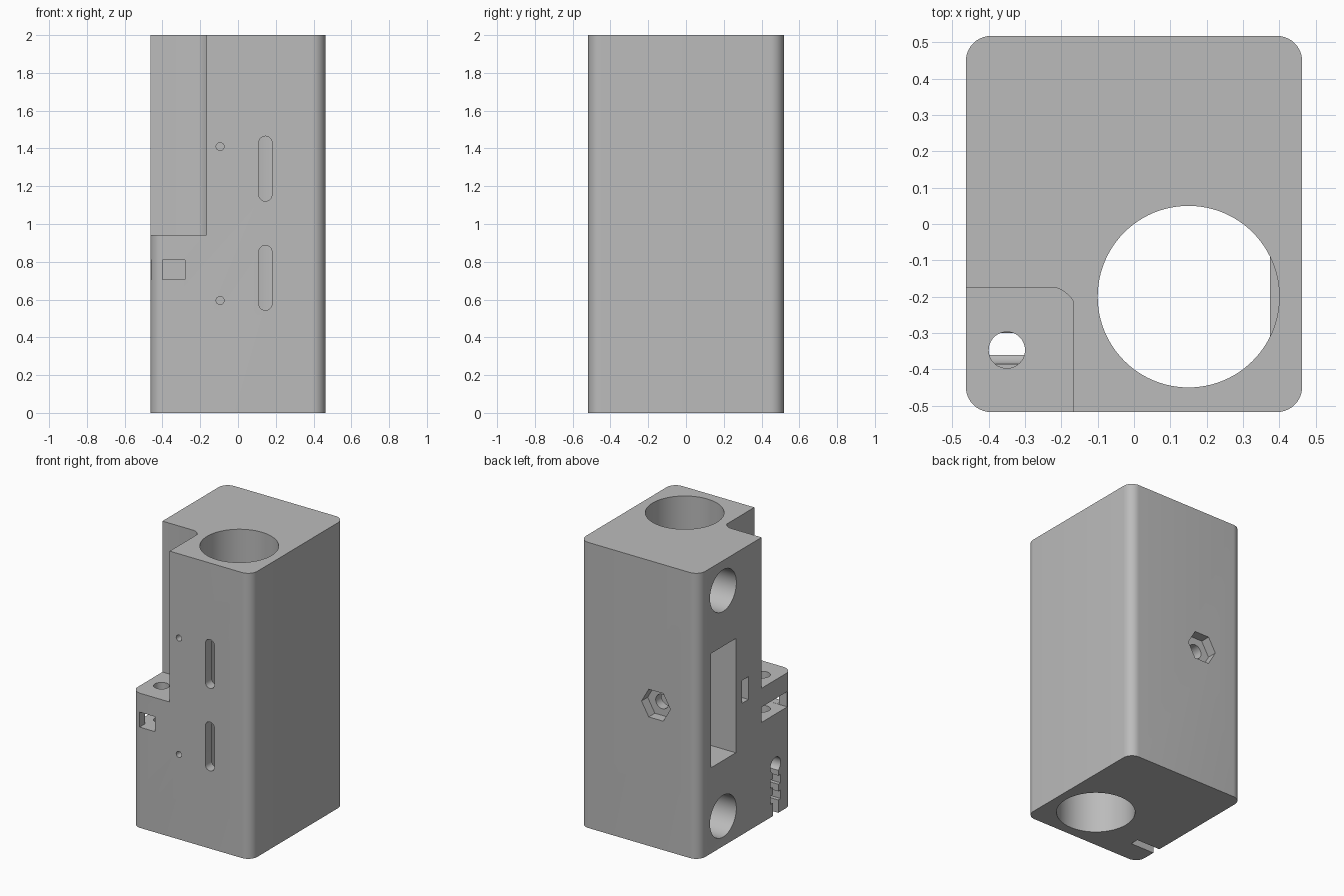
import bpy
import bmesh
import math
from mathutils import Matrix, Vector

if "Cube" in bpy.data.objects:
    bpy.data.objects.remove(bpy.data.objects["Cube"], do_unlink=True)

grey = bpy.data.materials.new("plain grey")
grey.use_nodes = True
colour = (0.5, 0.5, 0.5, 1)
grey.diffuse_color = colour
grey.node_tree.nodes["Principled BSDF"].inputs["Base Color"].default_value = colour


def add_object(name, bm):
    bmesh.ops.recalc_face_normals(bm, faces=bm.faces)
    mesh = bpy.data.meshes.new(name)
    bm.to_mesh(mesh)
    bm.free()
    mesh.materials.append(grey)
    obj = bpy.data.objects.new(name, mesh)
    bpy.context.collection.objects.link(obj)
    return obj


def prism(name, outline, z0, z1):
    bm = bmesh.new()
    face = bm.faces.new([bm.verts.new((x, y, z0)) for x, y in outline])
    top = bmesh.ops.extrude_face_region(bm, geom=[face])["geom"]
    verts = [v for v in top if isinstance(v, bmesh.types.BMVert)]
    bmesh.ops.translate(bm, verts=verts, vec=(0, 0, z1 - z0))
    return add_object(name, bm)


def box(name, low, high):
    low, high = Vector(low), Vector(high)
    bm = bmesh.new()
    bmesh.ops.create_cube(bm, size=1, matrix=Matrix.Translation((low + high) / 2)
                          @ Matrix.Diagonal((*(high - low), 1)))
    return add_object(name, bm)


def rod(name, start, end, radius, sides=48, turn=0):
    start, end = Vector(start), Vector(end)
    axis = end - start
    spin = axis.to_track_quat('Z', 'Y').to_matrix().to_4x4()
    bm = bmesh.new()
    bmesh.ops.create_cone(bm, cap_ends=True, segments=sides, radius1=radius,
                          radius2=radius, depth=axis.length,
                          matrix=Matrix.Translation((start + end) / 2) @ spin
                          @ Matrix.Rotation(turn, 4, 'Z'))
    return add_object(name, bm)


def arc(cx, cy, r, start, end, steps=10):
    angles = [math.radians(start + (end - start) * i / steps) for i in range(steps + 1)]
    return [(cx + r * math.cos(a), cy + r * math.sin(a)) for a in angles]


# Main block with rounded upright corners
X, Y, R = 0.463, 0.518, 0.07
outline = []
for sx, sy, a in ((1, 1, 0), (-1, 1, 90), (-1, -1, 180), (1, -1, 270)):
    outline += arc(sx * (X - R), sy * (Y - R), R, a, a + 90)
body = prism("housing_block", outline, 0, 2)

cutters = []
# Corner step with a rounded inner corner
step = [(-0.6, -0.7), (-0.167, -0.7), (-0.167, -0.212), (-0.178, -0.198),
        (-0.192, -0.186), (-0.206, -0.178), (-0.22, -0.175), (-0.6, -0.175)]
cutters.append(prism("corner_step_cut", step, 0.943, 2.1))

# Large upright bore
cutters.append(rod("bore_cut", (0.15, -0.2, -0.1), (0.15, -0.2, 2.1), 0.25, 96))

# Two slots and two pin holes in the front
for z in (0.715, 1.293):
    slot = arc(0.145, z + 0.137, 0.035, 0, 180) + arc(0.145, z - 0.137, 0.035, 180, 360)
    cut = prism("front_slot_cut", slot, 0, 0.4)
    cut.data.transform(Matrix(((1, 0, 0, 0), (0, 0, 1, -0.6), (0, 1, 0, 0), (0, 0, 0, 1))))
    cut.data.flip_normals()
    cutters.append(cut)
for z in (0.595, 1.41):
    cutters.append(rod("pin_hole_cut", (-0.095, -0.6, z), (-0.095, -0.38, z), 0.021, 24))

# Side pocket, with a round hole above and below it
cutters.append(box("side_pocket_cut", (-0.6, 0.11, 0.6), (0.2, 0.385, 1.4)))
for z in (0.21, 1.79):
    cutters.append(rod("side_hole_cut", (-0.6, 0.25, z), (0.3, 0.25, z), 0.146, 64))

# Small window from the side into the bore
cutters.append(box("wire_window_cut", (-0.6, -0.03, 0.92), (0.1, 0.04, 1.08)))

# Switch recess, its front window and the upright wire hole
cutters.append(box("switch_recess_cut", (-0.6, -0.46, 0.704), (-0.27, -0.177, 0.811)))
cutters.append(box("switch_window_cut", (-0.4, -0.6, 0.705), (-0.28, -0.42, 0.81)))
cutters.append(rod("wire_hole_cut", (-0.35, -0.347, 0.34), (-0.35, -0.347, 1), 0.05))

# Toothed cable slot, open at the bottom
cutters.append(box("cable_slot_cut", (-0.6, -0.36, -0.1), (-0.28, -0.3, 0.35)))
cutters.append(rod("cable_slot_end_cut", (-0.6, -0.33, 0.345), (-0.281, -0.33, 0.345), 0.056))
for z in (0.12, 0.23):
    cutters.append(box("cable_tooth_cut", (-0.6, -0.387, z - 0.03), (-0.282, -0.273, z + 0.03)))

# Nut seat and bolt hole in the back
cutters.append(rod("nut_seat_cut", (-0.13, 0.45, 1), (-0.13, 0.6, 1), 0.112, 6, math.pi / 6))
cutters.append(rod("bolt_hole_cut", (-0.13, 0.3, 1), (-0.13, 0.55, 1), 0.05))
# Keep a flat side of the nut seat facing up
seat = cutters[-2]
if max(v.co.z for v in seat.data.vertices) > 1.105:
    pivot = Matrix.Translation((-0.13, 0, 1))
    seat.data.transform(pivot @ Matrix.Rotation(math.pi / 6, 4, 'Y') @ pivot.inverted())

for cut in cutters:
    mod = body.modifiers.new(cut.name, 'BOOLEAN')
    mod.operation = 'DIFFERENCE'
    mod.solver = 'EXACT'
    mod.object = cut
    cut.hide_render = True

# Bake the cuts and drop the cutters
bpy.context.view_layer.update()
graph = bpy.context.evaluated_depsgraph_get()
cut_mesh = bpy.data.meshes.new_from_object(body.evaluated_get(graph))
body.modifiers.clear()
body.data = cut_mesh
for cut in cutters:
    bpy.data.objects.remove(cut, do_unlink=True)

# Flat key along the middle of the bore
box("bore_flat", (0.375, -0.309, 0.6), (0.43, -0.091, 1.4))

# Smooth curved walls, keep edges sharp
bpy.ops.object.select_all(action='DESELECT')
body.select_set(True)
bpy.context.view_layer.objects.active = body
bpy.ops.object.shade_smooth_by_angle(angle=math.radians(25))
